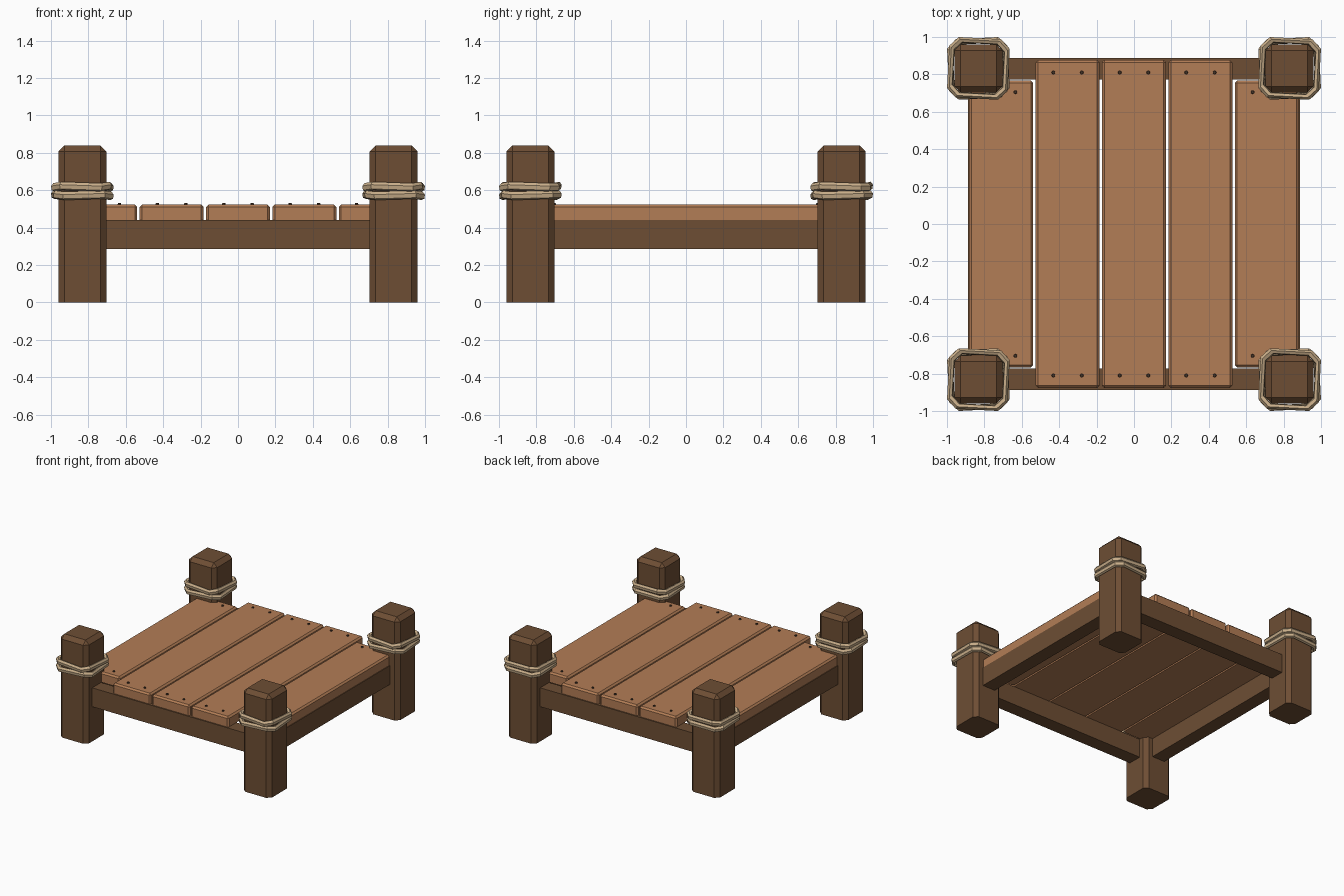
import bpy, bmesh, math
from mathutils import Vector, Matrix

cube = bpy.data.objects.get("Cube")
if cube:
    bpy.data.objects.remove(cube, do_unlink=True)


def material(name, rgb):
    m = bpy.data.materials.new(name)
    m.use_nodes = True
    m.diffuse_color = (*rgb, 1)
    bsdf = m.node_tree.nodes["Principled BSDF"]
    bsdf.inputs["Base Color"].default_value = (*rgb, 1)
    bsdf.inputs["Roughness"].default_value = 0.9
    return m


DARK = material("dark wood", (0.155, 0.076, 0.034))
LIGHT = material("light wood", (0.45, 0.205, 0.092))
ROPE = material("rope tan", (0.58, 0.42, 0.25))
NAIL = material("nail brown", (0.06, 0.035, 0.022))


def finish(bm, name, mat):
    bmesh.ops.recalc_face_normals(bm, faces=bm.faces)
    mesh = bpy.data.meshes.new(name)
    bm.to_mesh(mesh)
    bm.free()
    mesh.materials.append(mat)
    ob = bpy.data.objects.new(name, mesh)
    bpy.context.collection.objects.link(ob)
    return ob


def box(name, mat, lo, hi, chamfer=0.0, sides=True):
    """Box between two corners; the top edges (and upright edges) get a flat chamfer."""
    lo, hi = Vector(lo), Vector(hi)
    bm = bmesh.new()
    bmesh.ops.create_cube(bm, size=1)
    for v in bm.verts:
        v.co = Vector([lo[i] + (v.co[i] + 0.5) * (hi[i] - lo[i]) for i in range(3)])
    if chamfer:
        def wanted(e):
            high = [v.co.z > lo.z + 0.001 for v in e.verts]
            return all(high) or (sides and any(high))
        bmesh.ops.bevel(bm, geom=[e for e in bm.edges if wanted(e)], offset=chamfer,
                        segments=1, affect='EDGES', clamp_overlap=True)
    return finish(bm, name, mat)


def rope_loop(name, centre, turn, wobble):
    """Closed hexagonal tube around a square post with cut corners."""
    a, b = 0.147, 0.103
    path = [(a, -b), (a, b), (b, a), (-b, a), (-a, b), (-a, -b), (-b, -a), (b, -a)]
    bm = bmesh.new()
    rings = []
    spin = Matrix.Rotation(turn, 3, 'Z')
    for i, (x, y) in enumerate(path):
        out = spin @ Vector((x, y, 0)).normalized()
        p = spin @ Vector((x, y, 0)) + Vector((0, 0, wobble * math.cos(i * 2.1)))
        ring = []
        for k in range(6):
            t = math.tau * k / 6 + 0.3
            ring.append(bm.verts.new(Vector(centre) + p + out * 0.019 * math.cos(t)
                                     + Vector((0, 0, 0.023 * math.sin(t)))))
        rings.append(ring)
    for i, r in enumerate(rings):
        s = rings[(i + 1) % len(rings)]
        for k in range(6):
            n = (k + 1) % 6
            bm.faces.new((r[k], s[k], s[n], r[n]))
    finish(bm, name, ROPE)


# Corner posts with their two rope loops
POST, HALF = 0.832, 0.128
for sx, side in ((1, "left"), (-1, "right")):
    for sy, end in ((-1, "front"), (1, "back")):
        x, y = sx * POST, sy * POST
        tag = f"{end}_{side}"
        box(f"post_{tag}", DARK, (x - HALF, y - HALF, 0), (x + HALF, y + HALF, 0.84), 0.032)
        rope_loop(f"upper_rope_{tag}", (x, y, 0.618), math.radians(-3), 0.005)
        rope_loop(f"lower_rope_{tag}", (x, y, 0.574), math.radians(3), -0.004)

# Frame beams between the posts
IN, OUT, END = 0.772, 0.887, 0.8
Z0, Z1 = 0.285, 0.44
for s, end, side in ((-1, "front", "right"), (1, "back", "left")):
    a, b = sorted((s * IN, s * OUT))
    box(f"beam_{end}", DARK, (-END, a, Z0), (END, b, Z1))
    box(f"beam_{side}", DARK, (a, -END, Z0), (b, END, Z1))

# Deck planks and nails; the outer planks are shorter to fit between the posts
TOP = 0.523
for i in range(-2, 3):
    outer = abs(i) == 2
    x = i * 0.355
    length = 0.767 if outer else 0.877
    box(f"plank_{i + 3}", LIGHT, (x - 0.171, -length, Z1), (x + 0.171, length, TOP), 0.013)
    for sy in (-1, 1):
        for sx in (-1, 1):
            if outer and sx * i > 0:
                continue
            bm = bmesh.new()
            bmesh.ops.create_cone(bm, cap_ends=True, segments=8, radius1=0.011,
                                  radius2=0.008, depth=0.012)
            nail_y = sy * (0.705 if outer else 0.81)
            bmesh.ops.translate(bm, verts=bm.verts, vec=(x + sx * 0.076, nail_y, TOP + 0.002))
            finish(bm, f"nail_{i + 3}", NAIL)
